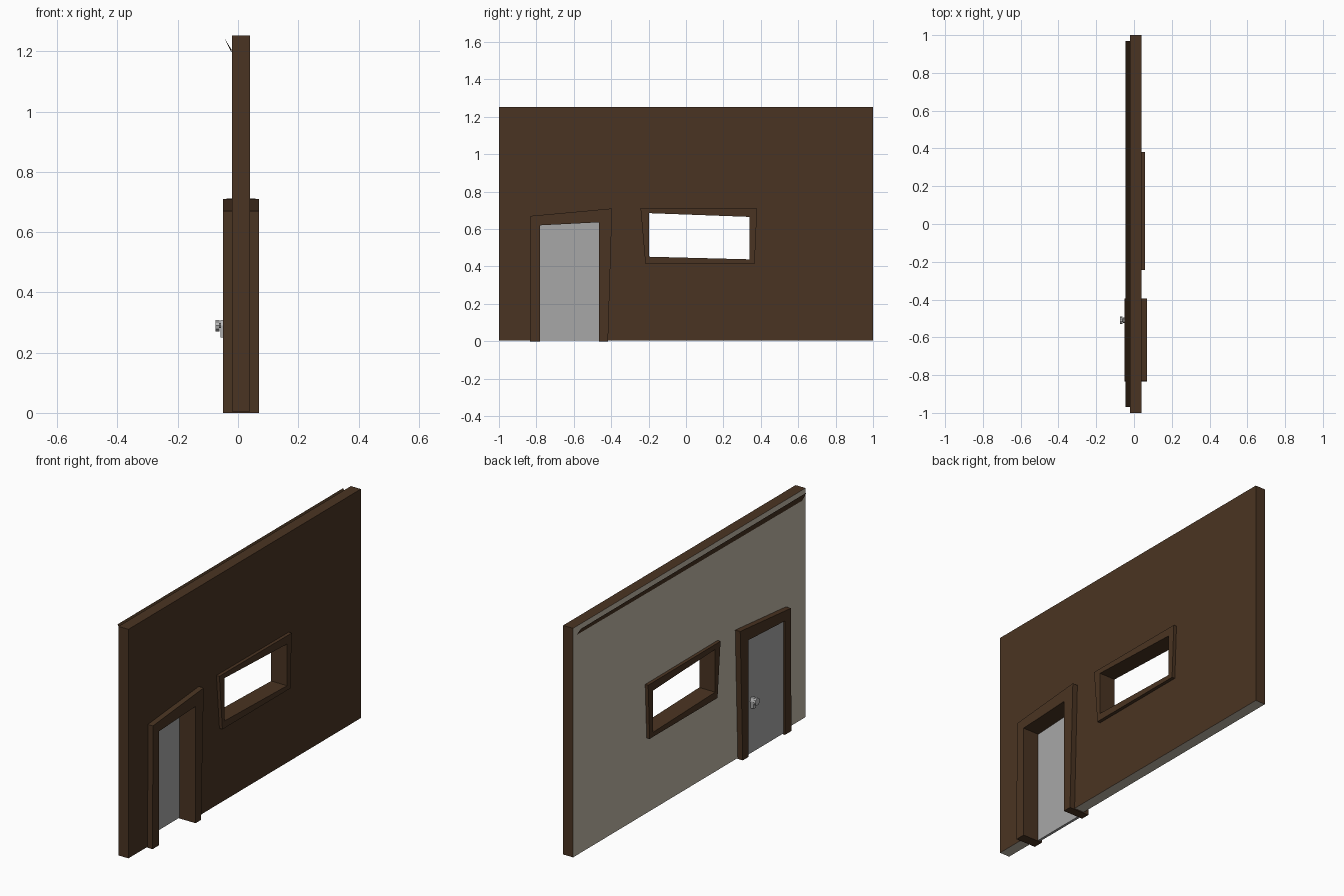
import bpy, bmesh, math
from mathutils import Matrix

if "Cube" in bpy.data.objects:
    bpy.data.objects.remove(bpy.data.objects["Cube"])


def srgb(r, g, b):
    return [((c / 255 + 0.055) / 1.055) ** 2.4 for c in (r, g, b)] + [1]


def material(name, rgb):
    m = bpy.data.materials.new(name)
    m.diffuse_color = srgb(*rgb)
    m.use_nodes = True
    m.node_tree.nodes["Principled BSDF"].inputs["Base Color"].default_value = m.diffuse_color
    return m


BROWN = material("dark_wood", (74, 52, 34))
PLASTER = material("beige_plaster", (193, 184, 167))
GREY = material("grey_door", (167, 167, 167))
METAL = material("light_metal", (186, 186, 186))


def finish(name, bm, *mats):
    bmesh.ops.recalc_face_normals(bm, faces=bm.faces)
    me = bpy.data.meshes.new(name)
    bm.to_mesh(me)
    bm.free()
    ob = bpy.data.objects.new(name, me)
    bpy.context.collection.objects.link(ob)
    for m in mats:
        me.materials.append(m)
    return ob


def prism(name, pts, x0, x1, *mats):
    """Extrude a (y, z) outline along x."""
    bm = bmesh.new()
    a, b = ([bm.verts.new((x, y, z)) for y, z in pts] for x in (x0, x1))
    bm.faces.new(a)
    bm.faces.new(b)
    n = len(pts)
    for i in range(n):
        j = (i + 1) % n
        bm.faces.new((a[i], a[j], b[j], b[i]))
    return finish(name, bm, *mats)


def frame(name, outer, inner, closed, x0, x1):
    """Casing between two (y, z) outlines, closed ring or open at its feet."""
    bm = bmesh.new()
    o0, o1, i0, i1 = ([bm.verts.new((x, y, z)) for y, z in pts]
                      for pts in (outer, inner) for x in (x0, x1))
    n = len(outer)
    for k in range(n if closed else n - 1):
        j = (k + 1) % n
        for p, q in ((o0, o1), (o1, i1), (i1, i0), (i0, o0)):
            bm.faces.new((p[k], p[j], q[j], q[k]))
    if not closed:
        for k in (0, n - 1):
            bm.faces.new((o0[k], o1[k], i1[k], i0[k]))
    return finish(name, bm, BROWN)


def midway(a, b):
    return [((p[0] + q[0]) / 2, (p[1] + q[1]) / 2) for p, q in zip(a, b)]


# Crooked door and window outlines
door_out = [(-0.835, 0), (-0.832, 0.67), (-0.395, 0.71), (-0.417, 0)]
door_in = [(-0.78, 0), (-0.78, 0.62), (-0.465, 0.636), (-0.465, 0)]
win_out = [(-0.217, 0.413), (-0.243, 0.712), (0.38, 0.71), (0.367, 0.413)]
win_in = [(-0.197, 0.452), (-0.197, 0.685), (0.34, 0.665), (0.34, 0.438)]

# Wall: plaster on the back side and underside, wood elsewhere
wall = prism("wall", [(-1, 0.005), (-1, 1.252), (1, 1.252), (1, 0.005)],
             -0.02, 0.04, BROWN, PLASTER)
for p in wall.data.polygons:
    if p.normal.x < -0.5 or p.normal.z < -0.5:
        p.material_index = 1

# Openings, hidden inside the casings
door_hole = [(y, z if z > 0 else -0.1) for y, z in midway(door_out, door_in)]
for pts in (door_hole, midway(win_out, win_in)):
    cutter = prism("opening_cutter", pts, -0.2, 0.2, BROWN)
    cutter.hide_render = True
    mod = wall.modifiers.new("opening", 'BOOLEAN')
    mod.operation = 'DIFFERENCE'
    mod.solver = 'EXACT'
    mod.object = cutter
    bpy.context.view_layer.objects.active = wall
    bpy.ops.object.modifier_apply(modifier=mod.name)
    bpy.data.objects.remove(cutter)

frame("door_frame", door_out, door_in, False, -0.05, 0.07)
frame("window_frame", win_out, win_in, True, -0.038, 0.058)

# Door panel
panel = [(y, max(z, 0.005)) for y, z in door_in]
prism("door_panel", panel, -0.04, -0.026, GREY)

# Knob: key plate, stem and round grip
prism("knob_plate", [(-0.52, 0.25), (-0.525, 0.29), (-0.518, 0.308),
                     (-0.502, 0.308), (-0.495, 0.29), (-0.5, 0.25)],
      -0.058, -0.039, METAL)


def disc(name, r, x0, x1):
    bm = bmesh.new()
    bmesh.ops.create_cone(bm, cap_ends=True, segments=10, radius1=r, radius2=r,
                          depth=x1 - x0,
                          matrix=Matrix.Translation(((x0 + x1) / 2, -0.51, 0.29))
                          @ Matrix.Rotation(math.pi / 2, 4, 'Y'))
    return finish(name, bm, METAL)


disc("knob_stem", 0.009, -0.064, -0.05)
disc("knob_grip", 0.02, -0.074, -0.061)

# Thin slanted cornice strip under the top edge of the plastered side
bm = bmesh.new()
low = [bm.verts.new((-0.021, y, z)) for y, z in ((-0.97, 1.195), (0.97, 1.205))]
top = [bm.verts.new((-0.046, y, 1.245)) for y in (-0.97, 0.97)]
bm.faces.new((low[0], top[0], top[1], low[1]))
finish("cornice_strip", bm, BROWN)
